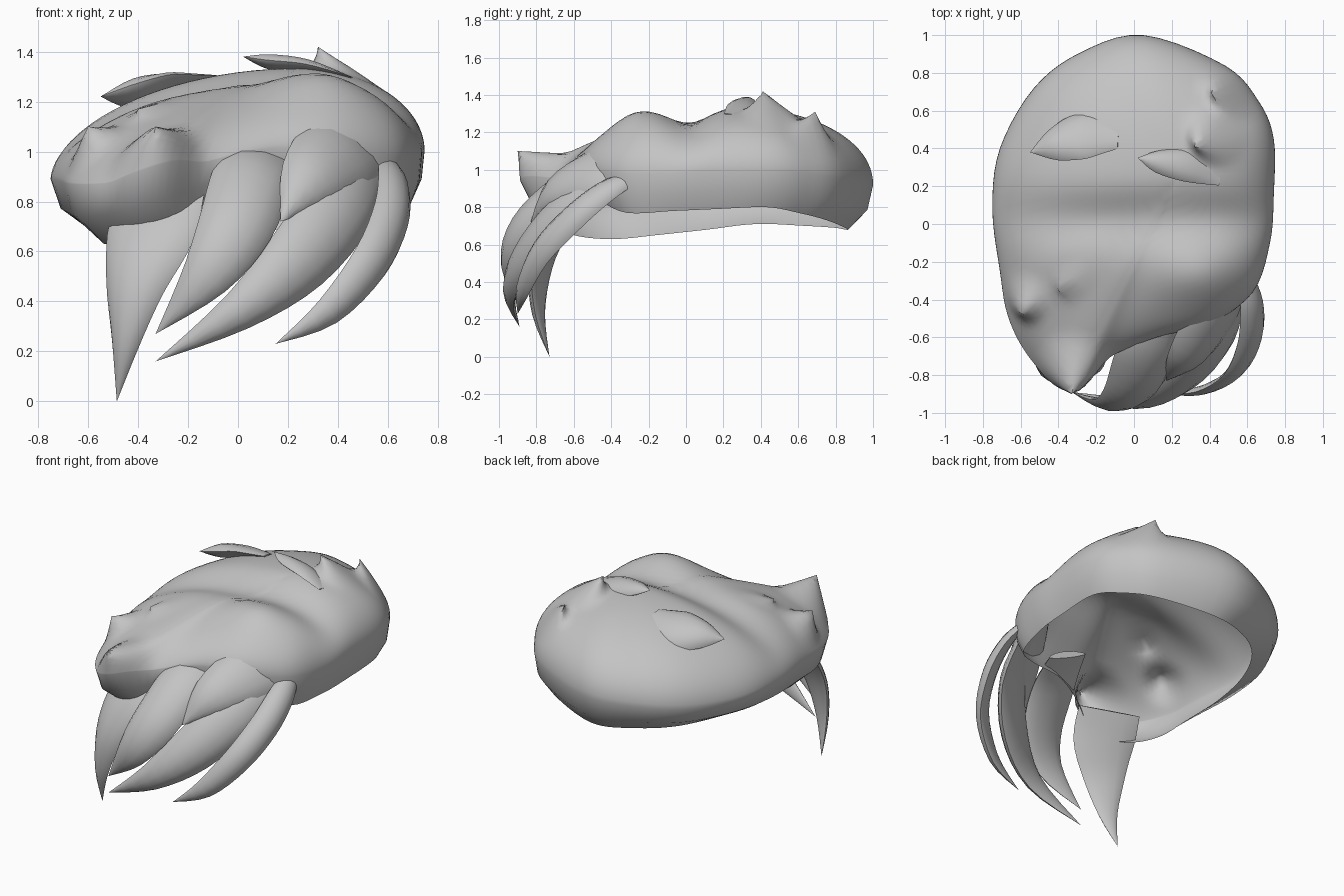
import bpy, bmesh, math
from mathutils import Vector

grey = bpy.data.materials.new("hair grey")
grey.diffuse_color = (0.55, 0.55, 0.55, 1)


def spline(rows, steps, closed=False):
    """Smooth curve through rows of numbers (any row length)."""
    n = len(rows)
    get = (lambda i: rows[i % n]) if closed else (lambda i: rows[max(0, min(n - 1, i))])
    out = []
    for i in range(n if closed else n - 1):
        a, b, c, d = (get(i + k) for k in (-1, 0, 1, 2))
        for s in range(steps):
            t = s / steps
            out.append([0.5 * (2 * q + (r - p) * t + (2 * p - 5 * q + 4 * r - u) * t * t
                               + (3 * q - p - 3 * r + u) * t ** 3)
                        for p, q, r, u in zip(a, b, c, d)])
    if not closed:
        out.append(list(rows[-1]))
    return out


def loft(name, rings, cap_start=False):
    """Skin a list of closed rings and shade the result."""
    bm = bmesh.new()
    loops = [[bm.verts.new(p) for p in r] for r in rings]
    n = len(loops[0])
    for a, b in zip(loops, loops[1:]):
        for i in range(n):
            j = (i + 1) % n
            bm.faces.new((a[i], a[j], b[j], b[i]))
    if cap_start:
        bm.faces.new(loops[0][::-1])
    bmesh.ops.remove_doubles(bm, verts=bm.verts, dist=0.0005)
    bmesh.ops.recalc_face_normals(bm, faces=bm.faces)
    me = bpy.data.meshes.new(name)
    bm.to_mesh(me)
    bm.free()
    me.materials.append(grey)
    ob = bpy.data.objects.new(name, me)
    bpy.context.collection.objects.link(ob)
    bpy.ops.object.select_all(action='DESELECT')
    ob.select_set(True)
    bpy.context.view_layer.objects.active = ob
    bpy.ops.object.shade_smooth_by_angle(angle=math.radians(60))
    return ob


def lock(name, rows, steps=4, sides=12):
    """Tapered lens-shaped lock of hair; rows are x, y, z, half width, thickness."""
    pts = spline(rows, steps)
    pos = [Vector(p[:3]) for p in pts]
    rings = []
    for i, p in enumerate(pts):
        tan = (pos[min(i + 1, len(pos) - 1)] - pos[max(i - 1, 0)]).normalized()
        out = pos[i] - Vector((0, 0.1, 0.5))
        side = tan.cross(out).normalized()
        nor = side.cross(tan).normalized()
        w, t = max(p[3], 0), max(p[4], 0)
        ring = []
        for k in range(sides):
            a = 2 * math.pi * k / sides
            s = math.sin(a)
            s *= abs(s) ** 0.4 * (1 if s > 0 else 0.4)
            ring.append(pos[i] + side * (w * math.cos(a)) + nor * (t * s))
        rings.append(ring)
    return loft(name, rings, cap_start=True)


# Cap outline: x, y, widest height, rim height, rim scale, dome exponent
outline = [
    (0.74, 0.15, 1.00, 0.79, 0.90, 0.50),
    (0.74, 0.45, 1.00, 0.80, 0.89, 0.50),
    (0.66, 0.65, 0.98, 0.77, 0.87, 0.50),
    (0.48, 0.84, 0.95, 0.73, 0.85, 0.48),
    (0.05, 1.00, 0.92, 0.68, 0.82, 0.48),
    (-0.28, 0.91, 0.90, 0.69, 0.82, 0.50),
    (-0.53, 0.72, 0.88, 0.70, 0.82, 0.50),
    (-0.71, 0.40, 0.88, 0.71, 0.82, 0.55),
    (-0.75, 0.08, 0.89, 0.68, 0.82, 0.55),
    (-0.71, -0.25, 0.88, 0.65, 0.83, 0.60),
    (-0.67, -0.48, 0.87, 0.63, 0.85, 0.75),
    (-0.58, -0.67, 0.87, 0.64, 0.87, 1.00),
    (-0.45, -0.81, 0.88, 0.68, 0.88, 1.30),
    (-0.30, -0.83, 0.90, 0.74, 0.90, 1.40),
    (-0.12, -0.70, 0.96, 0.80, 0.92, 1.00),
    (0.12, -0.60, 1.01, 0.86, 0.93, 0.60),
    (0.40, -0.53, 1.01, 0.84, 0.93, 0.50),
    (0.63, -0.36, 0.98, 0.77, 0.93, 0.50),
    (0.72, -0.10, 0.98, 0.78, 0.91, 0.50),
]
cx, cy, top = 0.24, 0.26, 1.335
edge = spline(outline, 5, closed=True)


def at(p, s, z):
    return Vector((cx + (p[0] - cx) * s, cy + (p[1] - cy) * s, z))


def dome(p, s):
    """Point on the dome, with a valley across it and a swept lobe in front."""
    e = p[5]
    b = 0.3 * min(1, max(0, (e - 0.6) / 0.8))
    f = (1 - b) * max(0, 1 - s * s) ** e + b * (1 - s ** 16)
    v = at(p, s, p[2] + (top - p[2]) * f)
    v.z -= 0.075 * f * math.exp(-((v.y - 0.02) / 0.14) ** 2)
    v.z += 0.075 * f * math.exp(-((v.x - 0.36) / 0.25) ** 2 - ((v.y + 0.30) / 0.16) ** 2)
    return v


rings = [[at(p, p[4], p[3]) for p in edge],
         [at(p, 1 - (1 - p[4]) * 0.22, p[3] + (p[2] - p[3]) * 0.45) for p in edge]]
for k in range(25):
    rings.append([dome(p, math.cos(math.pi / 2 * k / 24)) for p in edge])


def pull(base, tip, radius):
    """Draw the cap surface out into a pointed tuft."""
    base, tip = Vector(base), Vector(tip)
    pts = [v for r in rings[2:] for v in r]
    c = min(pts, key=lambda v: (v - base).length).copy()
    for v in pts:
        d = (v - c).length / radius
        if d < 1:
            v += (tip - c) * (1 - d) ** 1.4


# Pointed tufts pulled out of the cap
pull((-0.34, -0.78, 0.99), (-0.33, -0.90, 1.10), 0.22)
pull((-0.58, -0.42, 1.03), (-0.60, -0.47, 1.10), 0.15)
pull((0.43, 0.46, 1.28), (0.32, 0.41, 1.42), 0.19)
pull((0.51, 0.67, 1.17), (0.41, 0.69, 1.31), 0.16)
pull((-0.34, -0.29, 1.12), (-0.40, -0.35, 1.17), 0.12)
loft("hair_cap", rings)

# Long fringe locks sweeping down the front
lock("fringe_outer", [(0.59, -0.28, 0.96, 0.05, 0.03), (0.62, -0.43, 0.88, 0.08, 0.05),
                      (0.61, -0.60, 0.74, 0.09, 0.06), (0.53, -0.77, 0.56, 0.085, 0.05),
                      (0.36, -0.87, 0.36, 0.06, 0.035), (0.15, -0.90, 0.23, 0, 0)])
lock("fringe_long", [(0.52, -0.36, 0.96, 0.10, 0.04), (0.42, -0.62, 0.80, 0.15, 0.07),
                     (0.24, -0.82, 0.57, 0.14, 0.08), (0.0, -0.93, 0.36, 0.08, 0.05),
                     (-0.33, -0.89, 0.16, 0, 0)])
lock("fringe_upper", [(0.50, -0.34, 1.03, 0.15, 0.04), (0.40, -0.50, 0.98, 0.18, 0.08),
                      (0.28, -0.69, 0.87, 0.13, 0.08), (0.17, -0.83, 0.72, 0, 0)])
lock("fringe_middle", [(0.12, -0.48, 0.99, 0.14, 0.04), (0.06, -0.67, 0.90, 0.16, 0.07),
                       (-0.01, -0.86, 0.70, 0.15, 0.08), (-0.13, -0.94, 0.50, 0.10, 0.05),
                       (-0.33, -0.89, 0.27, 0, 0)])
lock("fringe_left", [(-0.31, -0.60, 0.82, 0.19, 0.03), (-0.35, -0.70, 0.66, 0.19, 0.06),
                     (-0.41, -0.77, 0.46, 0.13, 0.06), (-0.45, -0.78, 0.23, 0.06, 0.04),
                     (-0.485, -0.73, 0.0, 0, 0)])

# Flat tufts lying over the crown
lock("back_left_tuft", [(-0.08, 0.47, 1.27, 0.08, 0.02), (-0.26, 0.47, 1.245, 0.14, 0.05),
                        (-0.42, 0.42, 1.225, 0.10, 0.06), (-0.55, 0.38, 1.22, 0, 0)])
lock("crown_tuft", [(0.46, 0.27, 1.28, 0.07, 0.01), (0.28, 0.31, 1.325, 0.09, 0.04),
                    (0.12, 0.33, 1.35, 0.06, 0.04), (0.02, 0.35, 1.38, 0, 0)])
